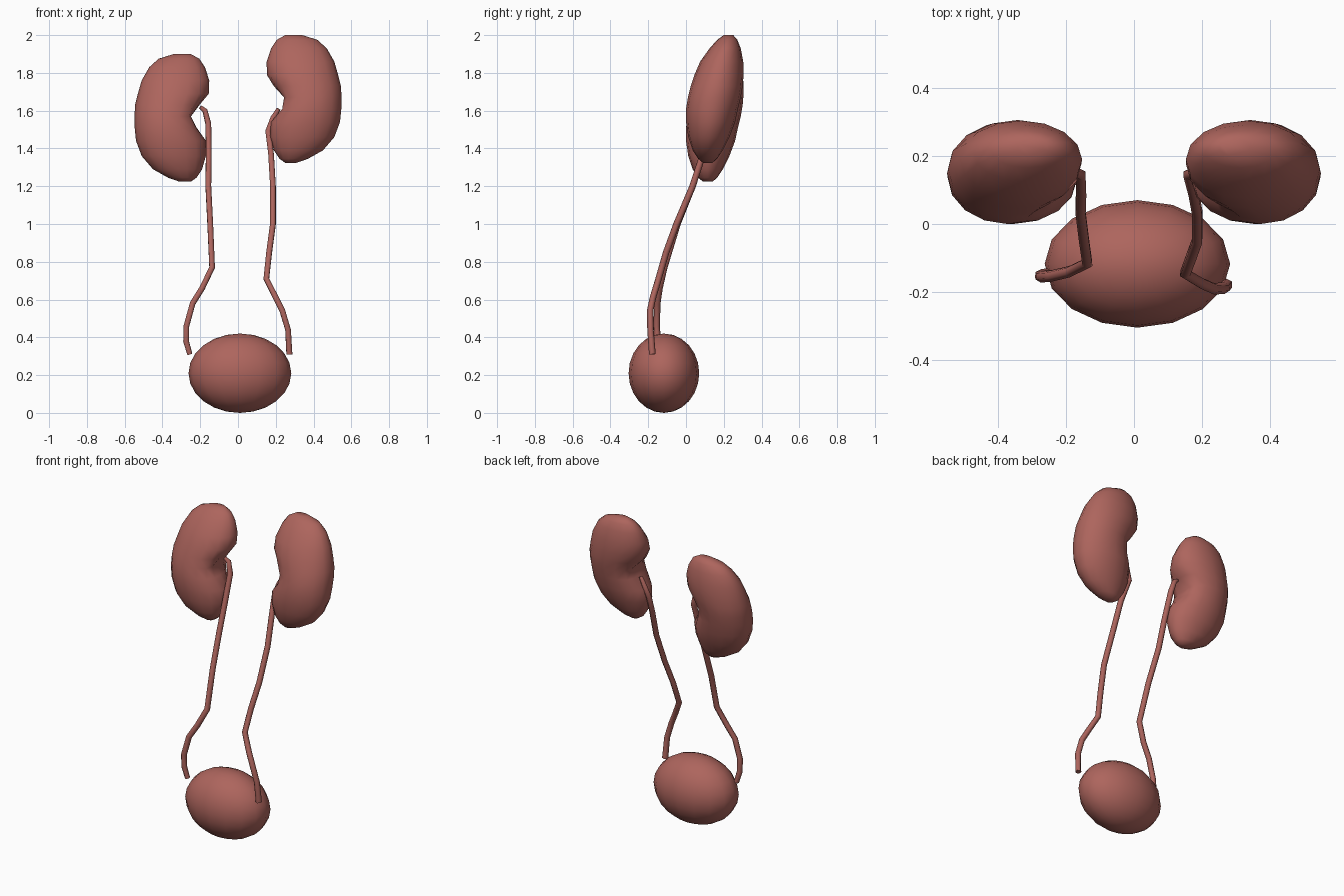
import bpy, bmesh, math

if "Cube" in bpy.data.objects:
    bpy.data.objects.remove(bpy.data.objects["Cube"])

mat = bpy.data.materials.new("tissue")
mat.diffuse_color = (0.42, 0.13, 0.11, 1)
mat.use_nodes = True
mat.node_tree.nodes["Principled BSDF"].inputs["Base Color"].default_value = mat.diffuse_color


def finish(name, bm):
    bmesh.ops.recalc_face_normals(bm, faces=bm.faces)
    me = bpy.data.meshes.new(name)
    bm.to_mesh(me)
    bm.free()
    for p in me.polygons:
        p.use_smooth = True
    me.materials.append(mat)
    ob = bpy.data.objects.new(name, me)
    bpy.context.collection.objects.link(ob)
    return ob


def kidney(name, slices, side, dz, hilum, n=16):
    """Loft of horizontal oval slices: z, inner x, outer x, front y, back y."""
    bm = bmesh.new()
    rings = []
    for z, xi, xo, y0, y1 in slices:
        cx, rx, cy, ry = (xi + xo) / 2, (xo - xi) / 2, (y0 + y1) / 2, (y1 - y0) / 2
        ring = []
        for i in range(n):
            a = 2 * math.pi * i / n
            c, s = math.cos(a), math.sin(a)
            x = cx + rx * c
            # dimple where the ureter enters
            if c < 0:
                x += 0.05 * c ** 6 * math.exp(-((z - hilum) / 0.07) ** 2)
            ring.append(bm.verts.new((side * x, cy + ry * s, z + dz)))
        rings.append(ring)
    for a, b in zip(rings, rings[1:]):
        for i in range(n):
            j = (i + 1) % n
            bm.faces.new((a[i], a[j], b[j], b[i]))
    bm.faces.new(rings[0])
    bm.faces.new(rings[-1])
    return finish(name, bm)


# Kidneys
slices = [
    (1.324, 0.25, 0.31, 0.09, 0.14),
    (1.345, 0.22, 0.37, 0.065, 0.165),
    (1.39, 0.19, 0.45, 0.035, 0.195),
    (1.46, 0.17, 0.51, 0.012, 0.23),
    (1.54, 0.168, 0.54, 0.0, 0.26),
    (1.61, 0.195, 0.547, 0.0, 0.275),
    (1.67, 0.205, 0.548, 0.01, 0.29),
    (1.73, 0.18, 0.545, 0.025, 0.30),
    (1.79, 0.152, 0.53, 0.045, 0.305),
    (1.86, 0.152, 0.51, 0.075, 0.303),
    (1.93, 0.175, 0.47, 0.125, 0.29),
    (1.975, 0.205, 0.42, 0.165, 0.272),
    (2.0, 0.25, 0.34, 0.20, 0.25),
]
kidney("kidney_right_side", slices, 1, 0, 1.64)
kidney("kidney_left_side", slices, -1, -0.1, 1.67)


# Ureters: x, y, z, radius factor
def ureter(name, pts):
    cu = bpy.data.curves.new(name, "CURVE")
    cu.dimensions = "3D"
    cu.bevel_depth = 0.017
    cu.bevel_resolution = 1
    cu.use_fill_caps = True
    sp = cu.splines.new("POLY")
    sp.points.add(len(pts) - 1)
    for p, (x, y, z, r) in zip(sp.points, pts):
        p.co = (x, y, z, 1)
        p.radius = r
    sp.use_smooth = True
    cu.materials.append(mat)
    ob = bpy.data.objects.new(name, cu)
    bpy.context.collection.objects.link(ob)


ureter("ureter_right_side", [
    (0.215, 0.15, 1.61, 0.7), (0.185, 0.155, 1.56, 0.9), (0.16, 0.145, 1.49, 1),
    (0.175, 0.09, 1.37, 1), (0.185, 0.035, 1.2, 1), (0.185, -0.05, 1.0, 1),
    (0.165, -0.105, 0.85, 1), (0.15, -0.145, 0.71, 1), (0.2, -0.175, 0.61, 1),
    (0.235, -0.19, 0.54, 1), (0.265, -0.188, 0.44, 1), (0.272, -0.178, 0.31, 1.05)])
ureter("ureter_left_side", [
    (-0.20, 0.15, 1.62, 0.6), (-0.175, 0.155, 1.60, 0.9), (-0.157, 0.145, 1.53, 1),
    (-0.155, 0.09, 1.37, 1), (-0.157, 0.035, 1.2, 1), (-0.147, -0.045, 1.0, 1),
    (-0.137, -0.115, 0.77, 1), (-0.19, -0.14, 0.66, 1), (-0.24, -0.152, 0.58, 1),
    (-0.273, -0.155, 0.46, 1), (-0.275, -0.15, 0.38, 1), (-0.255, -0.145, 0.31, 0.9)])

# Bladder
bm = bmesh.new()
bmesh.ops.create_uvsphere(bm, u_segments=16, v_segments=12, radius=1)
for v in bm.verts:
    v.co = (0.01 + 0.272 * v.co.x, -0.117 + 0.187 * v.co.y, 0.21 + 0.21 * v.co.z)
finish("bladder", bm)
